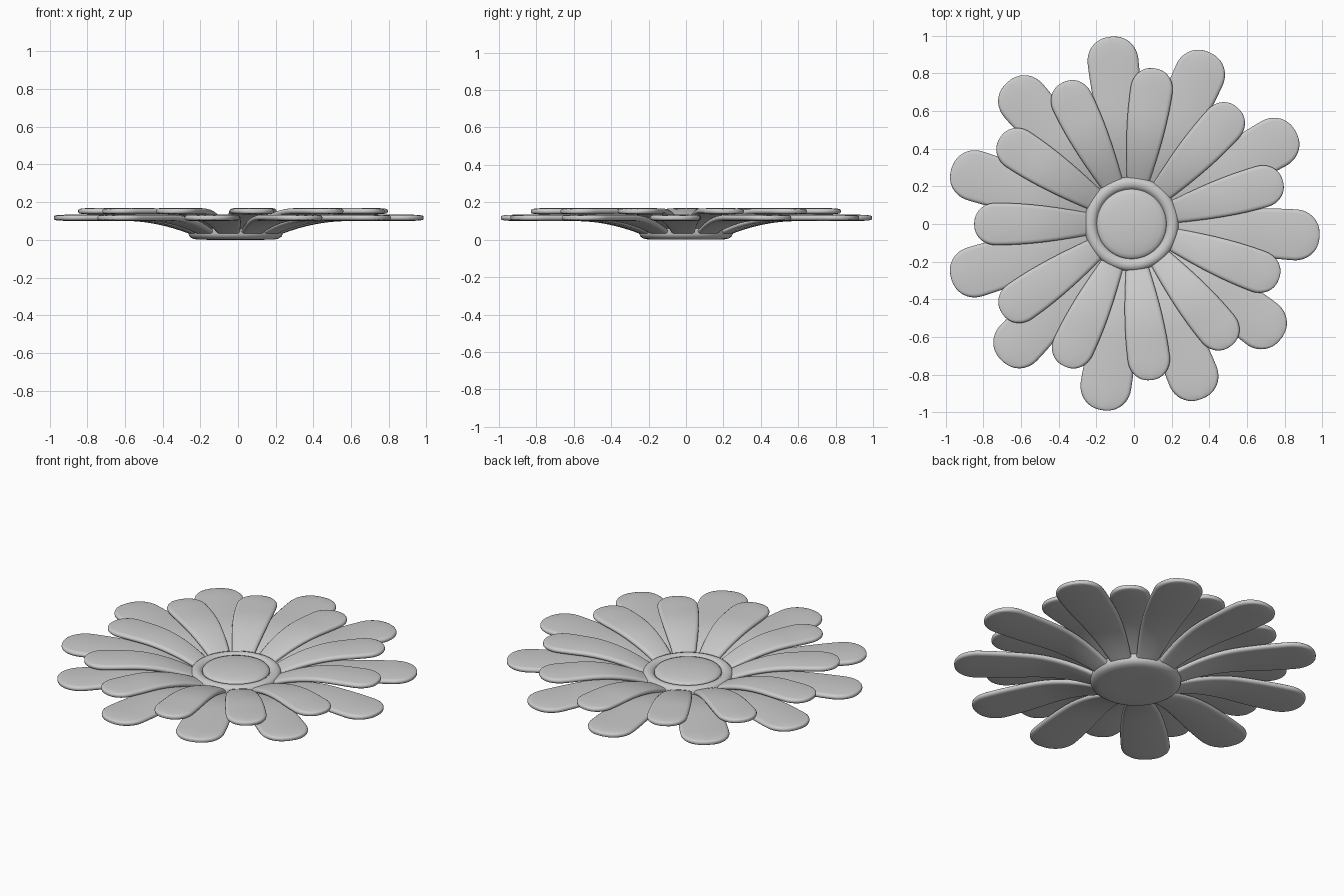
import bpy, bmesh, math
from mathutils import Matrix

if "Cube" in bpy.data.objects:
    bpy.data.objects.remove(bpy.data.objects["Cube"])

CX = -0.013


def finish(name, bm):
    bmesh.ops.recalc_face_normals(bm, faces=bm.faces[:])
    me = bpy.data.meshes.new(name)
    bm.to_mesh(me)
    bm.free()
    for p in me.polygons:
        p.use_smooth = True
    ob = bpy.data.objects.new(name, me)
    bpy.context.collection.objects.link(ob)
    return ob


def petal(name, angle, w0, w1, r_tip, length, z0, z1):
    """Flat rounded petal that sweeps up from the hub, pointing along angle."""
    r0, thick = 0.15, 0.0175
    stations = []
    for i in range(17):
        t = i / 16
        stations.append((r0 + (r_tip - r0) * t,
                         w0 + (w1 - w0) * math.sin(t * math.pi / 2), thick))
    for i in range(1, 13):
        a = math.pi / 2 * i / 12.15
        stations.append((r_tip + (length - r_tip) * math.sin(a),
                         w1 * math.cos(a) ** 0.9, thick * math.cos(a) ** 0.35))
    bm = bmesh.new()
    rings = []
    for r, w, h in stations:
        t = min(max((r - 0.2) / 0.4, 0), 1)
        zc = z0 + (z1 - z0) * (1 - (1 - t) ** 2)
        e = min(h * 1.2, w)
        sec = []
        # Right rounded edge, crown, left rounded edge, underside
        for k in range(7):
            a = -math.pi / 2 + math.pi * k / 6
            sec.append((w - e + e * math.cos(a), h * 0.9 * math.sin(a)))
        sec.append((0, h))
        for k in range(7):
            a = math.pi / 2 + math.pi * k / 6
            sec.append((-(w - e) + e * math.cos(a), h * 0.9 * math.sin(a)))
        sec.append((0, -h))
        rings.append([bm.verts.new((r, y, zc + z)) for y, z in sec])
    n = len(rings[0])
    for a, b in zip(rings, rings[1:]):
        for k in range(n):
            bm.faces.new((a[k], a[(k + 1) % n], b[(k + 1) % n], b[k]))
    bm.faces.new(rings[0])
    bm.faces.new(rings[-1])
    bm.transform(Matrix.Translation((CX, 0, 0)) @
                 Matrix.Rotation(math.radians(angle), 4, 'Z'))
    return finish(name, bm)


def lathe(name, profile, seg=64):
    bm = bmesh.new()
    vs = [bm.verts.new((r, 0, z)) for r, z in profile]
    es = [bm.edges.new(p) for p in zip(vs, vs[1:])]
    bmesh.ops.spin(bm, geom=vs + es, cent=(0, 0, 0), axis=(0, 0, 1),
                   angle=2 * math.pi, steps=seg)
    bmesh.ops.remove_doubles(bm, verts=bm.verts[:], dist=1e-4)
    bm.transform(Matrix.Translation((CX, 0, 0)))
    return finish(name, bm)


# Lower, longer row of petals
for i, a in enumerate((96.5, 65.5, 29.5, -3.8, -37.5, -68, -99, -133.5,
                       -163, 162.9, 131.2)):
    petal(f"outer_petal_{i + 1}", a, 0.045, 0.135, 0.87, 1.0, 0.03, 0.117)

# Upper, shorter row of petals
for i, a in enumerate((81.5, 47.5, 16, -20.5, -50.5, -82.7, -115.4, -145.2,
                       180, 146.7, 115.9)):
    petal(f"inner_petal_{i + 1}", a, 0.045, 0.112, 0.72, 0.835, 0.055, 0.152)

# Hub with a rounded rim
lathe("hub_ring", [(0, 0), (0.12, 0), (0.2, 0.001), (0.228, 0.006),
                   (0.245, 0.018), (0.25, 0.032), (0.25, 0.075),
                   (0.246, 0.089), (0.236, 0.099), (0.22, 0.104),
                   (0.202, 0.101), (0.19, 0.093), (0.182, 0.08), (0, 0.08)])

# Low domed button in the middle
lathe("centre_button", [(0, 0.07), (0.185, 0.07), (0.185, 0.092),
                        (0.178, 0.1), (0.16, 0.106), (0.12, 0.113),
                        (0.06, 0.118), (0, 0.12)])
